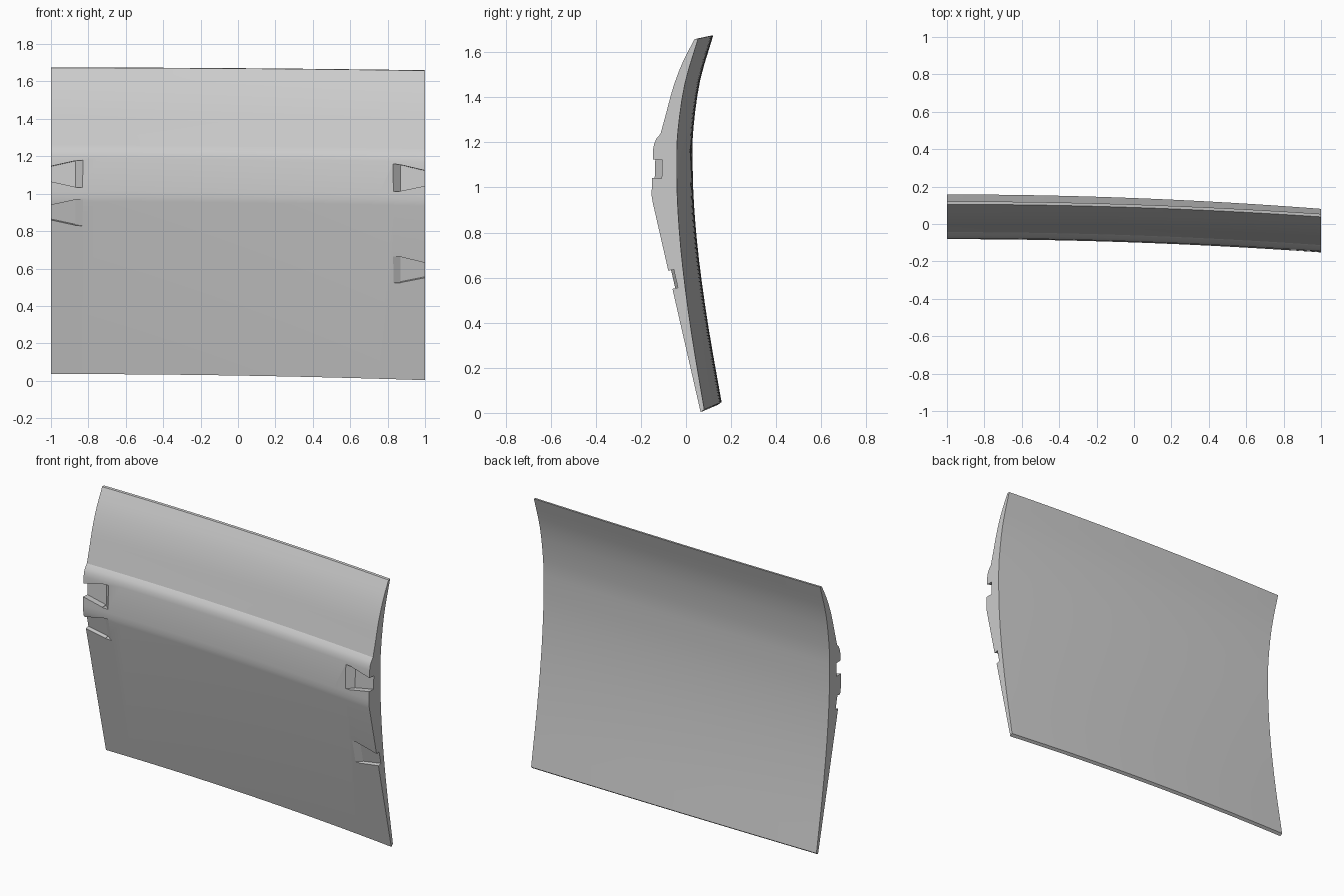
import bpy, bmesh
from mathutils import Vector

cube = bpy.data.objects.get("Cube")
if cube:
    bpy.data.objects.remove(cube, do_unlink=True)

grey = bpy.data.materials.new("light_grey")
grey.use_nodes = True
grey.diffuse_color = (0.6, 0.6, 0.6, 1)
grey.node_tree.nodes["Principled BSDF"].inputs["Base Color"].default_value = (0.6, 0.6, 0.6, 1)


def sweep(x, y, z):
    """Bow a profile point gently backwards and upwards along the panel."""
    bow = 1 - ((1 + x) / 2) ** 2
    return Vector((x, y + bow * (0.077 - 0.006 * z), z + bow * (0.033 - 0.011 * z)))


def make_object(name, bm):
    bmesh.ops.recalc_face_normals(bm, faces=bm.faces)
    mesh = bpy.data.meshes.new(name)
    bm.to_mesh(mesh)
    bm.free()
    mesh.materials.append(grey)
    obj = bpy.data.objects.new(name, mesh)
    bpy.context.collection.objects.link(obj)
    return obj


def spline(points, steps):
    """Smooth curve through (y, z) points."""
    pts = [Vector(p) for p in points]
    pts = [2 * pts[0] - pts[1]] + pts + [2 * pts[-1] - pts[-2]]
    out = []
    for a, b, c, d in zip(pts, pts[1:], pts[2:], pts[3:]):
        for i in range(steps):
            t = i / steps
            out.append(0.5 * (2 * b + (c - a) * t + (2 * a - 5 * b + 4 * c - d) * t * t
                              + (3 * b - a - 3 * c + d) * t ** 3))
    return out + [pts[-2]]


# Cross-section: ridged front face, bulged upper face, hollow back face
front = [(0.065, 0.003), (-0.148, 0.935), (-0.152, 0.96), (-0.152, 0.99),
         (-0.146, 1.17), (-0.141, 1.195), (-0.131, 1.217)]
upper = spline([(-0.113, 1.238), (-0.088, 1.33), (-0.056, 1.447), (-0.015, 1.555), (0.038, 1.658)], 3)
back = spline([(0.054, 1.66), (-0.005, 1.46), (-0.036, 1.25), (-0.041, 1.1), (-0.036, 0.9),
               (-0.015, 0.65), (0.025, 0.35), (0.081, 0.015)], 3)
section = front + [tuple(p) for p in upper + back]

# Panel body
COLUMNS = 24
bm = bmesh.new()
rings = [[bm.verts.new(sweep(-1 + 2 * c / COLUMNS, y, z)) for y, z in section]
         for c in range(COLUMNS + 1)]
for r0, r1 in zip(rings, rings[1:]):
    for i in range(len(section)):
        j = (i + 1) % len(section)
        bm.faces.new((r0[i], r0[j], r1[j], r1[i]))
bm.faces.new(rings[0])
bm.faces.new(rings[-1])
panel = make_object("curved_panel", bm)


def front_y(z):
    """Front face depth of the cross-section at height z."""
    for (y0, z0), (y1, z1) in zip(front, front[1:]):
        if z0 <= z <= z1:
            return y0 + (y1 - y0) * (z - z0) / (z1 - z0)


def cut_pocket(side, z, depth):
    """Dovetail pocket, open at the panel end, with a sloped inner wall."""
    up = Vector((0, front_y(z + 0.05) - front_y(z - 0.05), 0.1)).normalized()
    inward = Vector((0, up.z, -up.y))
    bm = bmesh.new()
    layers = []
    for d in (-0.04, depth):
        inner = 0.83 + 0.04 * d / depth
        layer = []
        for x, half in ((inner, 0.073), (0.87, 0.07), (1.05, 0.03)):
            base = sweep(min(x, 1) * side, front_y(z), z)
            base.x = x * side
            layer.append([bm.verts.new(base + inward * d + up * half * s) for s in (-1, 1)])
        loop = [p[0] for p in layer] + [p[1] for p in reversed(layer)]
        layers.append(loop)
    bm.faces.new(layers[0])
    bm.faces.new(layers[1])
    for i in range(6):
        j = (i + 1) % 6
        bm.faces.new((layers[0][i], layers[0][j], layers[1][j], layers[1][i]))
    bmesh.ops.remove_doubles(bm, verts=bm.verts, dist=0.0005)
    bmesh.ops.triangulate(bm, faces=bm.faces)
    cutter = make_object("pocket_cutter", bm)
    cutter.hide_render = True
    mod = panel.modifiers.new("pocket", 'BOOLEAN')
    mod.operation, mod.solver, mod.object = 'DIFFERENCE', 'EXACT', cutter
    bpy.ops.object.modifier_apply(modifier=mod.name)
    bpy.data.objects.remove(cutter, do_unlink=True)


bpy.context.view_layer.objects.active = panel
panel.select_set(True)
for side, z, depth in ((-1, 1.085, 0.04), (-1, 0.876, 0.025), (1, 1.082, 0.04), (1, 0.59, 0.022)):
    cut_pocket(side, z, depth)

bpy.ops.object.shade_smooth_by_angle(angle=0.35)
